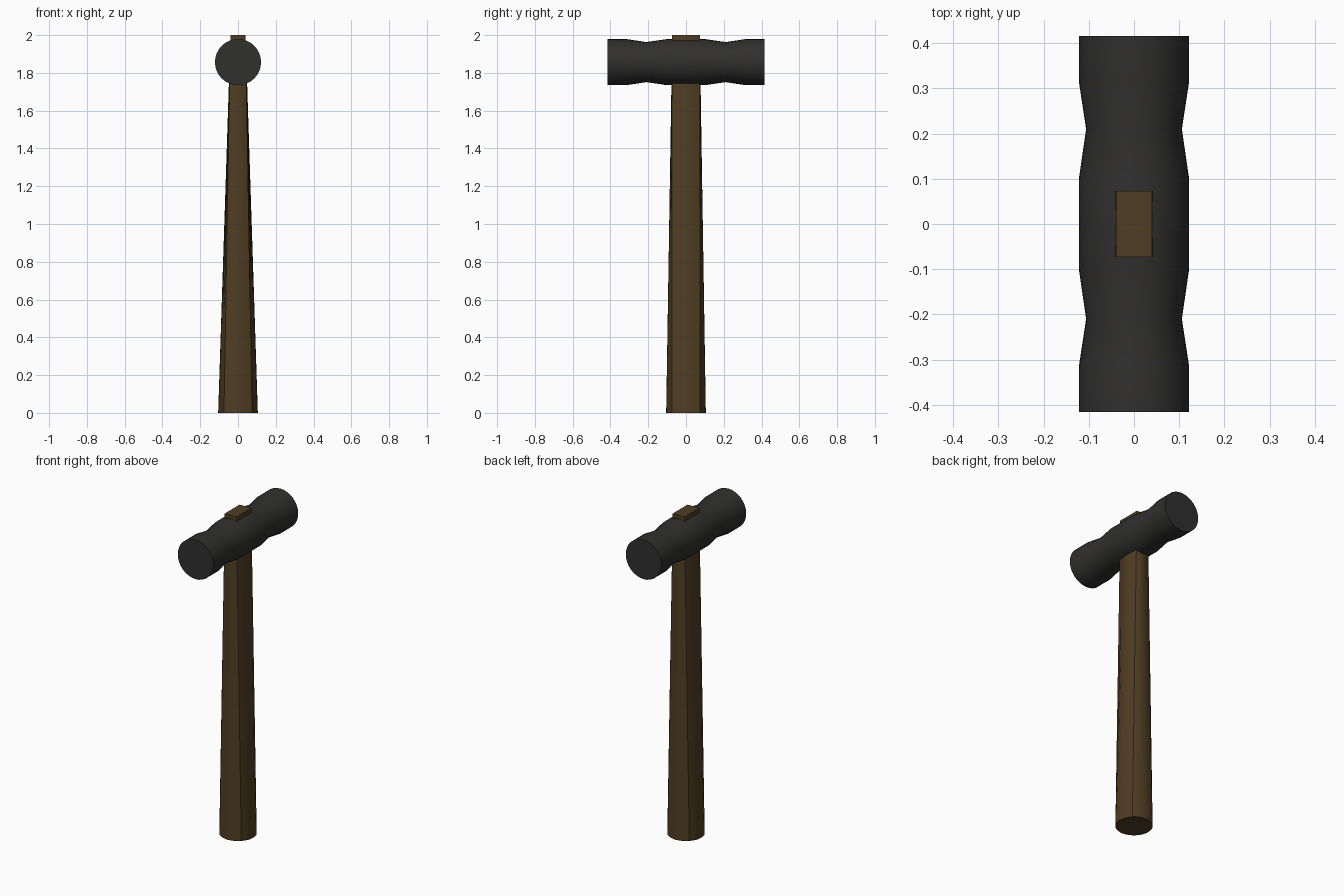
import bpy, bmesh
from math import cos, sin, pi, radians

if "Cube" in bpy.data.objects:
    bpy.data.objects.remove(bpy.data.objects["Cube"])

SIDES = 32


def material(name, rgb):
    m = bpy.data.materials.new(name)
    m.diffuse_color = (*rgb, 1)
    m.use_nodes = True
    m.node_tree.nodes["Principled BSDF"].inputs["Base Color"].default_value = m.diffuse_color
    return m


def loft(name, rings, mat):
    """Skin a list of closed rings and cap both ends."""
    bm = bmesh.new()
    loops = [[bm.verts.new(p) for p in ring] for ring in rings]
    for a, b in zip(loops, loops[1:]):
        for i in range(SIDES):
            j = (i + 1) % SIDES
            bm.faces.new((a[i], a[j], b[j], b[i]))
    bm.faces.new(loops[0])
    bm.faces.new(loops[-1])
    bmesh.ops.recalc_face_normals(bm, faces=bm.faces)
    mesh = bpy.data.meshes.new(name)
    bm.to_mesh(mesh)
    bm.free()
    mesh.materials.append(mat)
    obj = bpy.data.objects.new(name, mesh)
    bpy.context.collection.objects.link(obj)
    bpy.ops.object.select_all(action='DESELECT')
    obj.select_set(True)
    bpy.context.view_layer.objects.active = obj
    bpy.ops.object.shade_smooth_by_angle(angle=radians(40))
    return obj


angles = [2 * pi * i / SIDES for i in range(SIDES)]

# Handle: round at the butt, tapering to a rectangular tenon through the head
R, HX, HY = 0.105, 0.04, 0.073
butt = [(R * cos(a), R * sin(a), 0) for a in angles]
tenon = []
for a in angles:
    k = 1 / max(abs(cos(a)), abs(sin(a)))
    tenon.append((HX * k * cos(a), HY * k * sin(a), 2))
loft("handle", [butt, tenon], material("wood", (0.08, 0.047, 0.017)))

# Head: turned profile along y with a waist on each side of the eye
half = [(0.10, 0.122), (0.21, 0.106), (0.315, 0.122), (0.416, 0.122)]
profile = [(-y, r) for y, r in reversed(half)] + half
head = [[(r * cos(a), y, 1.857 + r * sin(a)) for a in angles] for y, r in profile]
loft("head", head, material("dark_iron", (0.03, 0.029, 0.028)))
